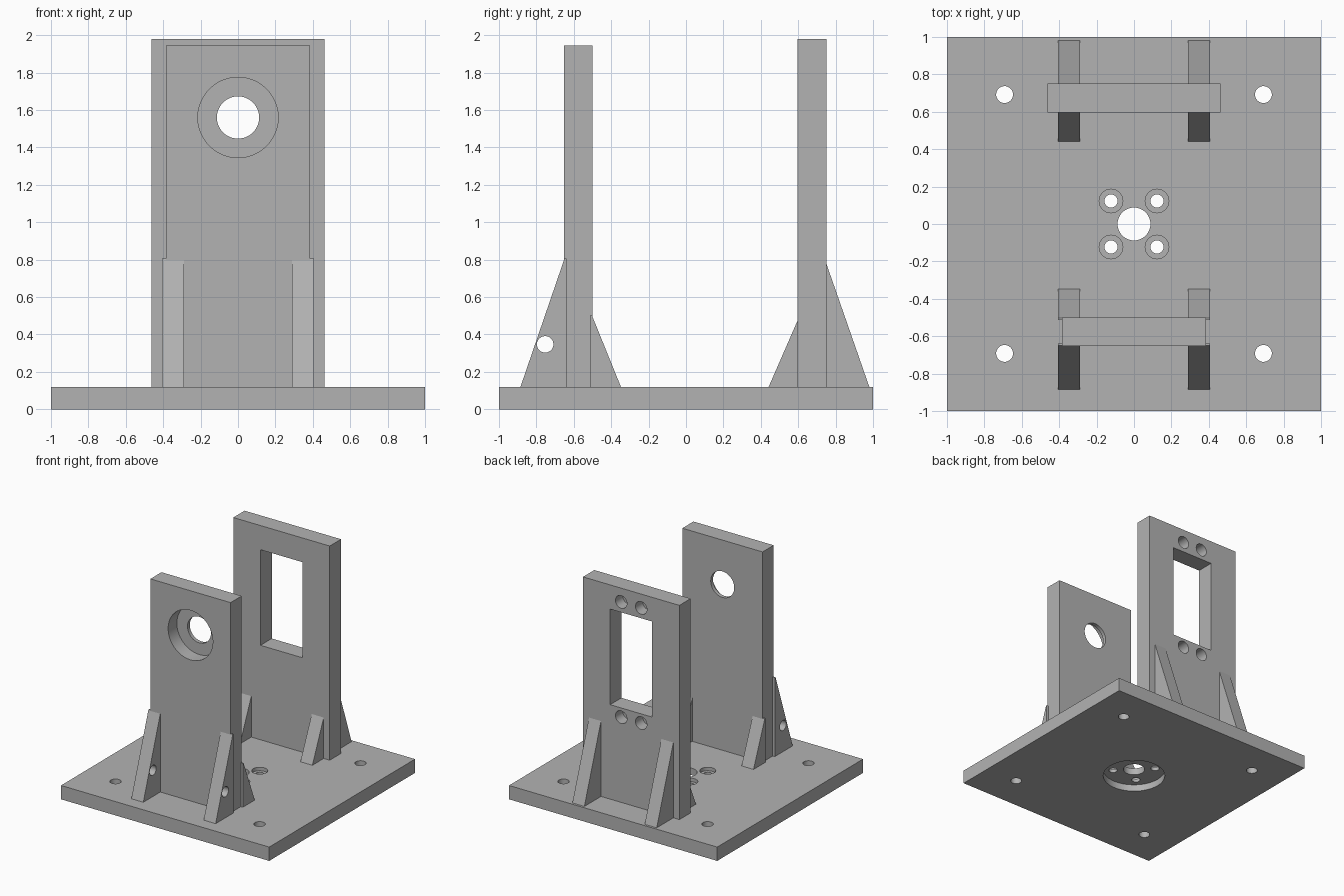
import bpy, bmesh, math
from mathutils import Matrix

if "Cube" in bpy.data.objects:
    bpy.data.objects.remove(bpy.data.objects["Cube"], do_unlink=True)

grey = bpy.data.materials.new("machined grey")
grey.use_nodes = True
COLOR = (0.45, 0.45, 0.45, 1)
grey.diffuse_color = COLOR
grey.node_tree.nodes["Principled BSDF"].inputs["Base Color"].default_value = COLOR


def finish(name, bm):
    bmesh.ops.recalc_face_normals(bm, faces=bm.faces)
    mesh = bpy.data.meshes.new(name)
    bm.to_mesh(mesh)
    bm.free()
    mesh.materials.append(grey)
    obj = bpy.data.objects.new(name, mesh)
    bpy.context.collection.objects.link(obj)
    return obj


def box(name, x, y, z):
    """Block from (min, max) pairs."""
    bm = bmesh.new()
    bmesh.ops.create_cube(bm, size=1)
    for v in bm.verts:
        v.co = [pair[0] if c < 0 else pair[1] for c, pair in zip(v.co, (x, y, z))]
    return finish(name, bm)


def rod(axis, radius, centre, length):
    """Cylindrical cutter centred on a point along an axis."""
    bm = bmesh.new()
    bmesh.ops.create_cone(bm, cap_ends=True, segments=48, radius1=radius,
                          radius2=radius, depth=length)
    turn = {"X": Matrix.Rotation(math.pi / 2, 4, "Y"),
            "Y": Matrix.Rotation(math.pi / 2, 4, "X"),
            "Z": Matrix.Identity(4)}[axis]
    bm.transform(Matrix.Translation(centre) @ turn)
    return finish("cutter", bm)


def cut(obj, *cutters):
    """Subtract each cutter, then discard it."""
    bpy.context.view_layer.objects.active = obj
    for cutter in cutters:
        mod = obj.modifiers.new("cut", "BOOLEAN")
        mod.operation, mod.solver, mod.object = "DIFFERENCE", "EXACT", cutter
        bpy.ops.object.modifier_apply(modifier=mod.name)
        bpy.data.objects.remove(cutter, do_unlink=True)


def gusset(name, side, foot, wall, top):
    """Triangular rib rising from the base to the wall face, at one side."""
    inset = wall + math.copysign(0.01, wall - foot)
    profile = [(foot, BASE), (inset, BASE), (inset, top), (wall, top)]
    bm = bmesh.new()
    verts = [bm.verts.new((side * 0.29, y, z)) for y, z in profile]
    face = bm.faces.new(verts)
    ext = bmesh.ops.extrude_face_region(bm, geom=[face])
    moved = [g for g in ext["geom"] if isinstance(g, bmesh.types.BMVert)]
    bmesh.ops.translate(bm, verts=moved, vec=(side * 0.115, 0, 0))
    return finish(name, bm)


BASE = 0.12
SIDES = (-1, 1)
CORNERS = [(a, b) for a in SIDES for b in SIDES]
parts = []

# Base plate: underside recess, centre bore, counterbored and corner holes
base = box("base_plate", (-1, 1), (-1, 1), (0, BASE))
cut(base, rod("Z", 0.255, (0, 0, 0), 0.12), rod("Z", 0.088, (0, 0, 0), 1))
for a, b in CORNERS:
    cut(base, rod("Z", 0.045, (a * 0.692, b * 0.692, 0), 1),
        rod("Z", 0.063, (a * 0.123, b * 0.123, BASE), 0.06),
        rod("Z", 0.035, (a * 0.123, b * 0.123, 0), 1))
parts.append(base)

# Front wall: stepped bearing bore
front = box("front_wall", (-0.385, 0.385), (-0.652, -0.5), (BASE, 1.945))
cut(front, rod("Y", 0.215, (0, -0.652, 1.56), 0.24),
    rod("Y", 0.113, (0, -0.58, 1.56), 1))
parts.append(front)

# Back wall: rectangular window and blind fixing holes
back = box("back_wall", (-0.463, 0.463), (0.597, 0.752), (BASE, 1.98))
cut(back, box("cutter", (-0.202, 0.202), (0.3, 1), (0.94, 1.77)))
for a in SIDES:
    for z in (0.86, 1.86):
        cut(back, rod("Y", 0.055, (a * 0.096, 0.752, z), 0.2))
parts.append(back)

# Gussets on both faces of each wall; the outer front pair is drilled
for s, label in ((1, "left"), (-1, "right")):
    outer = gusset(f"front_outer_gusset_{label}", s, -0.885, -0.65, 0.805)
    cut(outer, rod("X", 0.044, (s * 0.35, -0.753, 0.347), 1))
    parts += [outer,
              gusset(f"front_inner_gusset_{label}", s, -0.348, -0.502, 0.5),
              gusset(f"back_inner_gusset_{label}", s, 0.442, 0.599, 0.48),
              gusset(f"back_outer_gusset_{label}", s, 0.98, 0.75, 0.78)]

# Smooth the bores, keep edges sharp
bpy.ops.object.select_all(action="DESELECT")
for obj in parts:
    obj.select_set(True)
bpy.context.view_layer.objects.active = base
bpy.ops.object.shade_smooth_by_angle(angle=math.radians(30))
